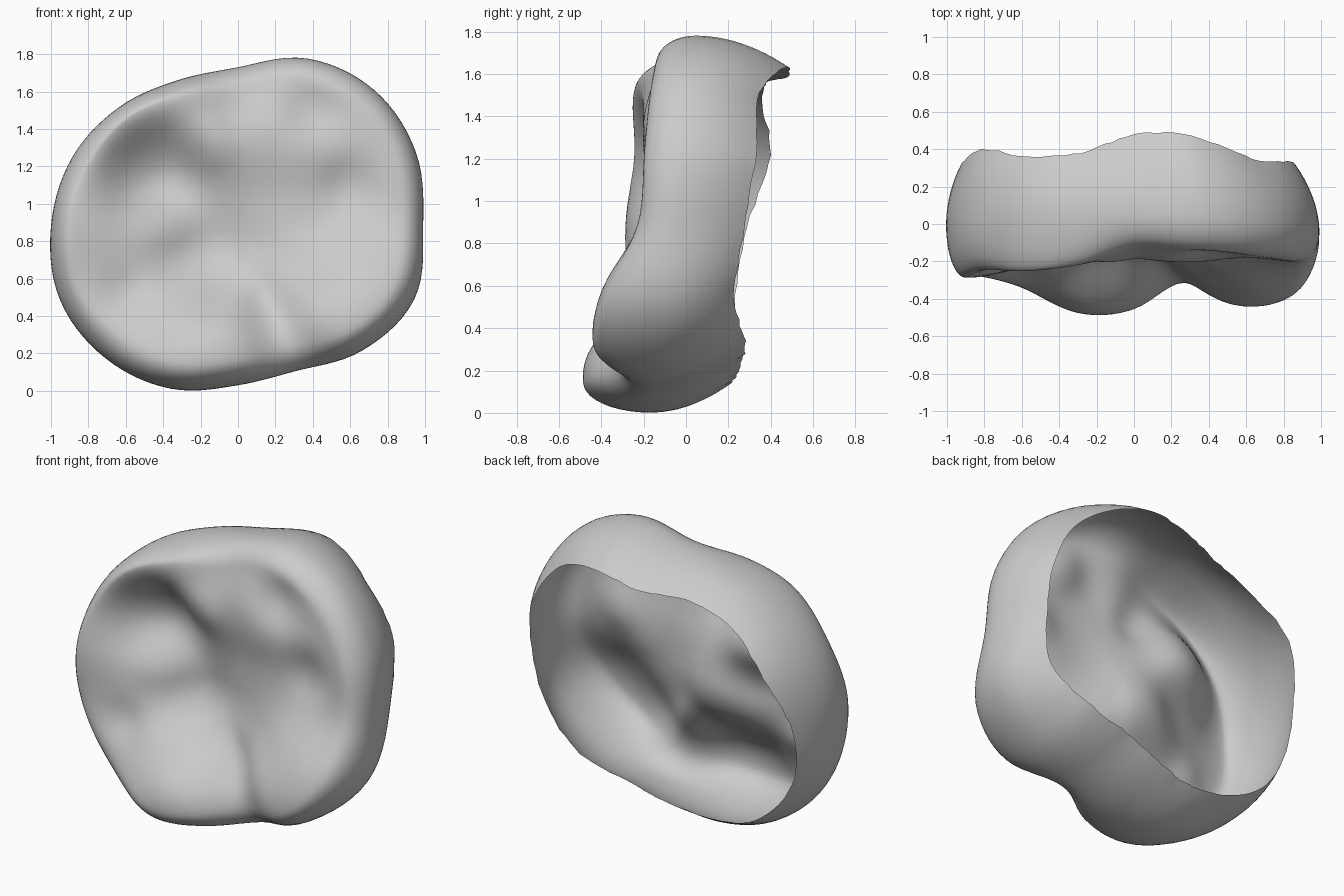
import bpy
import bmesh
import math
import random

cube = bpy.data.objects.get("Cube")
if cube:
    bpy.data.objects.remove(cube, do_unlink=True)

random.seed(4)
SEGMENTS, FACE_RINGS, SHOULDER_RINGS, WALL_RINGS = 112, 26, 10, 12
CENTRE_Z, CENTRE_Y = 0.88, -0.08

# Sixteen evenly spaced directions, counter-clockwise from +x
outline = [.99, 1.03, 1.03, .97, .85, .845, .9, .96,
           1, 1.03, 1, .94, .85, .835, .94, 1.02]
crest_y = [-.23, -.2, -.17, -.14, -.13, -.22, -.26, -.25,
           -.29, -.28, -.34, -.48, -.46, -.31, -.44, -.4]
crest_scale = [.88, .88, .87, .87, .84, .89, .91, .89,
               .9, .88, .84, .84, .84, .83, .86, .86]
widest_y = [-.06, -.02, 0, .04, .06, .06, .03, 0,
            0, -.03, -.1, -.16, -.18, -.16, -.14, -.1]
border_y = [.28, .33, .35, .47, .48, .38, .36, .4,
            .29, .23, .25, .21, .24, .27, .28, .23]
border_scale = [.88, .88, .87, .84, .83, .87, .9, .92,
                .94, .94, .92, .85, .82, .8, .81, .85]

# Pits (positive) and ridges (negative): x, z, radius, depth
features = [
    (-.49, 1.2, .28, .17),
    (-.62, .5, .12, .05),
    (.41, 1.53, .15, .08),
    (.62, 1.09, .15, .06),
    (.2, 1.34, .32, -.08),
    (-.16, 1.32, .15, -.04),
    (-.42, .9, .16, -.03),
    (-.2, .68, .26, .05),
    (-.22, .38, .2, -.04),
    (.2, .85, .22, -.05),
    (.15, .45, .15, .04),
    (.6, .6, .22, -.03),
]


def around(values, angle):
    """Smooth periodic interpolation of the direction samples."""
    n = len(values)
    position = angle / math.tau * n
    i = int(position)
    t = position - i
    a, b, c, d = (values[(i + k) % n] for k in (-1, 0, 1, 2))
    return b + t * ((c - a) + t * ((2 * a - 5 * b + 4 * c - d)
                    + t * (3 * (b - c) + d - a))) / 2


def relief(x, z):
    return sum(depth * math.exp(-(math.hypot(x - fx, z - fz) / radius) ** 2.5)
               for fx, fz, radius, depth in features)


def meridian(angle, ragged):
    """One strip running from the front centre over the rim to the back."""
    size, top, mid, back, inner, outer = (
        around(v, angle) for v in
        (outline, crest_y, widest_y, border_y, crest_scale, border_scale))
    # Broad tilt that replaces the cusp detail towards the centre
    tilt = -.27 + .1 * math.sin(angle)
    points = []
    # Biting face
    for i in range(1, FACE_RINGS + 1):
        s = i / FACE_RINGS
        r = size * inner * s
        x, z = r * math.cos(angle), CENTRE_Z + r * math.sin(angle)
        w = (1 + math.cos(math.pi * s)) / 2
        rim = tilt + (top - tilt) * math.sin(math.pi / 2 * s) ** 2
        fade = 1 - s ** 6
        points.append((x, rim + (CENTRE_Y - rim) * w + relief(x, z) * fade, z))
    # Rounded shoulder
    profile = []
    for i in range(1, SHOULDER_RINGS + 1):
        a = math.pi / 2 * i / SHOULDER_RINGS
        profile.append((inner + (1 - inner) * math.sin(a),
                        mid + (top - mid) * max(0, math.cos(a))))
    # Side wall curling in towards the open back
    for i in range(1, WALL_RINGS + 1):
        u = i / WALL_RINGS
        profile.append((1 - (1 - outer) * u * u,
                        mid + (back + ragged - mid) * u))
    for scale, y in profile:
        r = size * scale
        points.append((r * math.cos(angle), y, CENTRE_Z + r * math.sin(angle)))
    return points


bm = bmesh.new()
strips = []
for k in range(SEGMENTS):
    strip = meridian(math.tau * k / SEGMENTS, random.uniform(-.006, .006))
    strips.append([bm.verts.new(p) for p in strip])
hub = bm.verts.new((0, CENTRE_Y + relief(0, CENTRE_Z), CENTRE_Z))

# Join neighbouring strips, leaving the back open
for k, strip in enumerate(strips):
    after = strips[(k + 1) % SEGMENTS]
    bm.faces.new((hub, strip[0], after[0]))
    for i in range(len(strip) - 1):
        bm.faces.new((strip[i], strip[i + 1], after[i + 1], after[i]))

# Soften the crest
inside = [v for v in bm.verts if not v.is_boundary]
for _ in range(5):
    bmesh.ops.smooth_vert(bm, verts=inside, factor=0.4,
                          use_axis_x=False, use_axis_y=True, use_axis_z=False)

mesh = bpy.data.meshes.new("tooth_crown")
bm.to_mesh(mesh)
bm.free()
mesh.shade_smooth()
crown = bpy.data.objects.new("tooth_crown", mesh)
bpy.context.collection.objects.link(crown)
